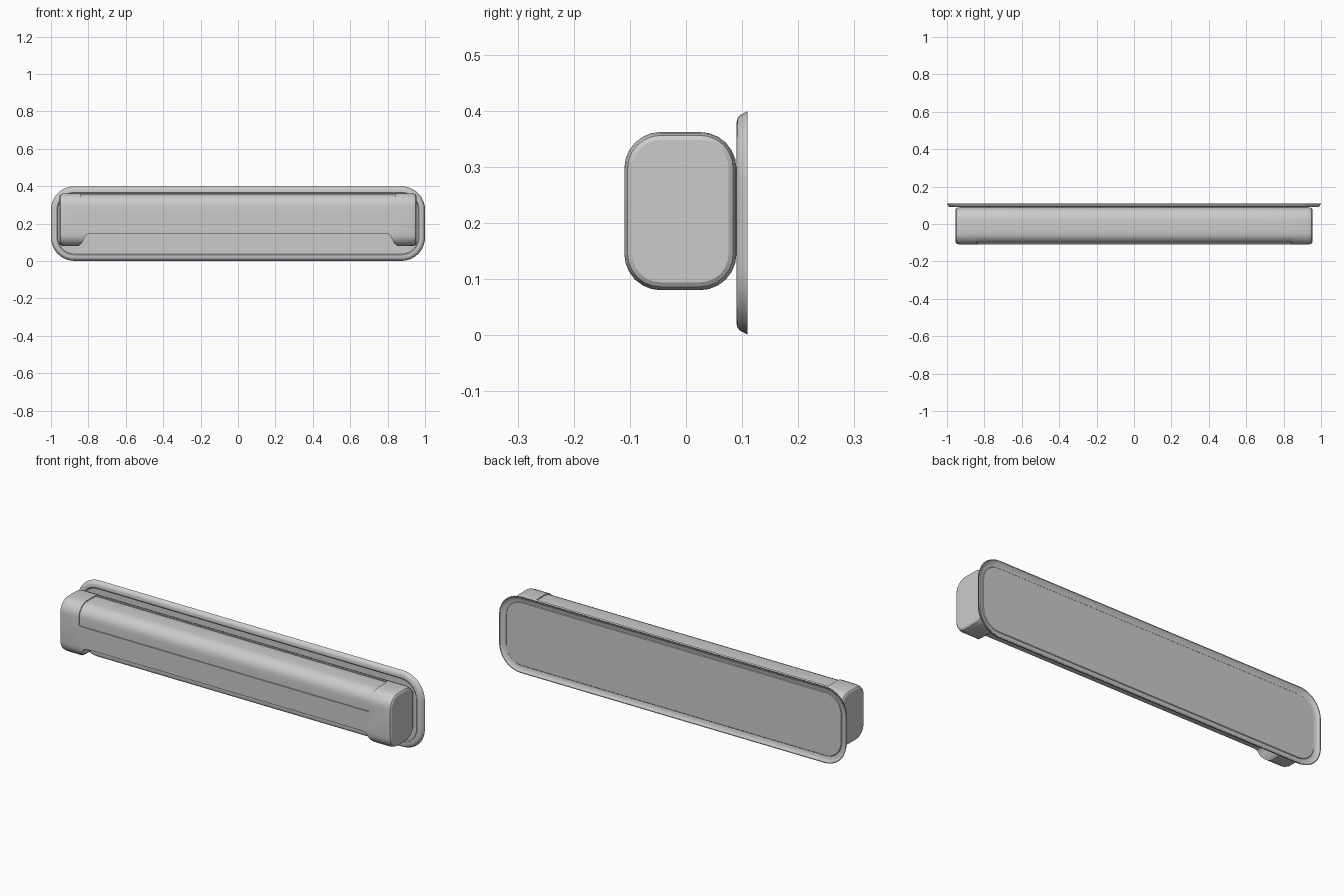
import bpy, bmesh, math

cube = bpy.data.objects.get("Cube")
if cube:
    bpy.data.objects.remove(cube, do_unlink=True)

grey = bpy.data.materials.new("light_grey")
grey.use_nodes = True
colour = (0.6, 0.6, 0.6, 1)
grey.diffuse_color = colour
grey.node_tree.nodes["Principled BSDF"].inputs["Base Color"].default_value = colour


def rounded_rect(hw, hh, r, seg):
    """Outline of a rounded rectangle centred on the origin."""
    pts = []
    for q, (sx, sy) in enumerate([(1, 1), (-1, 1), (-1, -1), (1, -1)]):
        for i in range(seg + 1):
            a = math.radians(90 * (q + i / seg))
            pts.append((sx * (hw - r) + r * math.cos(a), sy * (hh - r) + r * math.sin(a)))
    return pts


def loft(name, rings):
    """Skin a list of 3D outlines and close both ends."""
    bm = bmesh.new()
    loops = [[bm.verts.new(p) for p in ring] for ring in rings]
    n = len(loops[0])
    for a, b in zip(loops, loops[1:]):
        for i in range(n):
            bm.faces.new((a[i], a[(i + 1) % n], b[(i + 1) % n], b[i]))
    bm.faces.new(loops[0])
    bm.faces.new(loops[-1])
    bmesh.ops.recalc_face_normals(bm, faces=bm.faces)
    me = bpy.data.meshes.new(name)
    bm.to_mesh(me)
    bm.free()
    me.materials.append(grey)
    ob = bpy.data.objects.new(name, me)
    bpy.context.collection.objects.link(ob)
    return ob


def bar(name, steps, hy, y, z0, z1, r):
    """Rounded bar along x; steps are (x, inset) pairs."""
    zc, hz = (z0 + z1) / 2, (z1 - z0) / 2
    return loft(name, [[(x, y + p, zc + q) for p, q in rounded_rect(hy - d, hz - d, r - d, 6)]
                       for x, d in steps])


def cut(target, cutter):
    mod = target.modifiers.new("cut", "BOOLEAN")
    mod.operation = "DIFFERENCE"
    mod.solver = "EXACT"
    mod.object = cutter
    bpy.context.view_layer.objects.active = target
    bpy.ops.object.modifier_apply(modifier=mod.name)
    bpy.data.objects.remove(cutter, do_unlink=True)


def smooth(ob, angle):
    bpy.ops.object.select_all(action="DESELECT")
    ob.select_set(True)
    bpy.context.view_layer.objects.active = ob
    bpy.ops.object.shade_smooth_by_angle(angle=math.radians(angle))


# Housing with softened ends
end = [(0.955, 0.014), (0.95, 0.006), (0.94, 0.002), (0.925, 0)]
steps = end + [(-x, d) for x, d in reversed(end)]
housing = bar("housing", steps, 0.1, -0.01, 0.08, 0.362, 0.065)

# Underside notch between the two feet
half = [(0.85, 0.05), (0.85, 0.083), (0.835, 0.095), (0.818, 0.13), (0.81, 0.141), (0.795, 0.146)]
notch = half + [(-x, z) for x, z in reversed(half)]
cut(housing, loft("notch_cutter", [[(x, y, z) for x, z in notch] for y in (-0.3, 0.3)]))

# Opening for the top front panel, with rounded lower corners
opening = rounded_rect(0.84, 0.125, 0.012, 3)
cut(housing, loft("panel_cutter", [[(x, y, z + 0.38) for x, z in opening] for y in (-0.3, 0.03)]))
smooth(housing, 32)

# Slightly recessed panel that fills the opening
panel = bar("front_panel", [(0.845, 0.005), (-0.845, 0.005)], 0.1, -0.01, 0.16, 0.362, 0.065)
smooth(panel, 32)

# Mount joining housing and back plate
mount = bar("mount", [(0.9, 0), (-0.9, 0)], 0.02, 0.08, 0.16, 0.3, 0.008)
smooth(mount, 32)

# Dished back plate: (y, inset) from front floor, over the rim, to back floor
rim = [(0.094, 0.04), (0.094, 0.037), (0.09, 0.032), (0.09, 0.02), (0.092, 0.012), (0.096, 0.007),
       (0.11, 0), (0.11, 0.004), (0.104, 0.012), (0.1, 0.022), (0.099, 0.033), (0.102, 0.036), (0.102, 0.04)]
plate = loft("back_plate", [[(p, y, 0.2 + q) for p, q in rounded_rect(1 - d, 0.199 - d, 0.125 - d, 10)]
                            for y, d in rim])
smooth(plate, 32)
